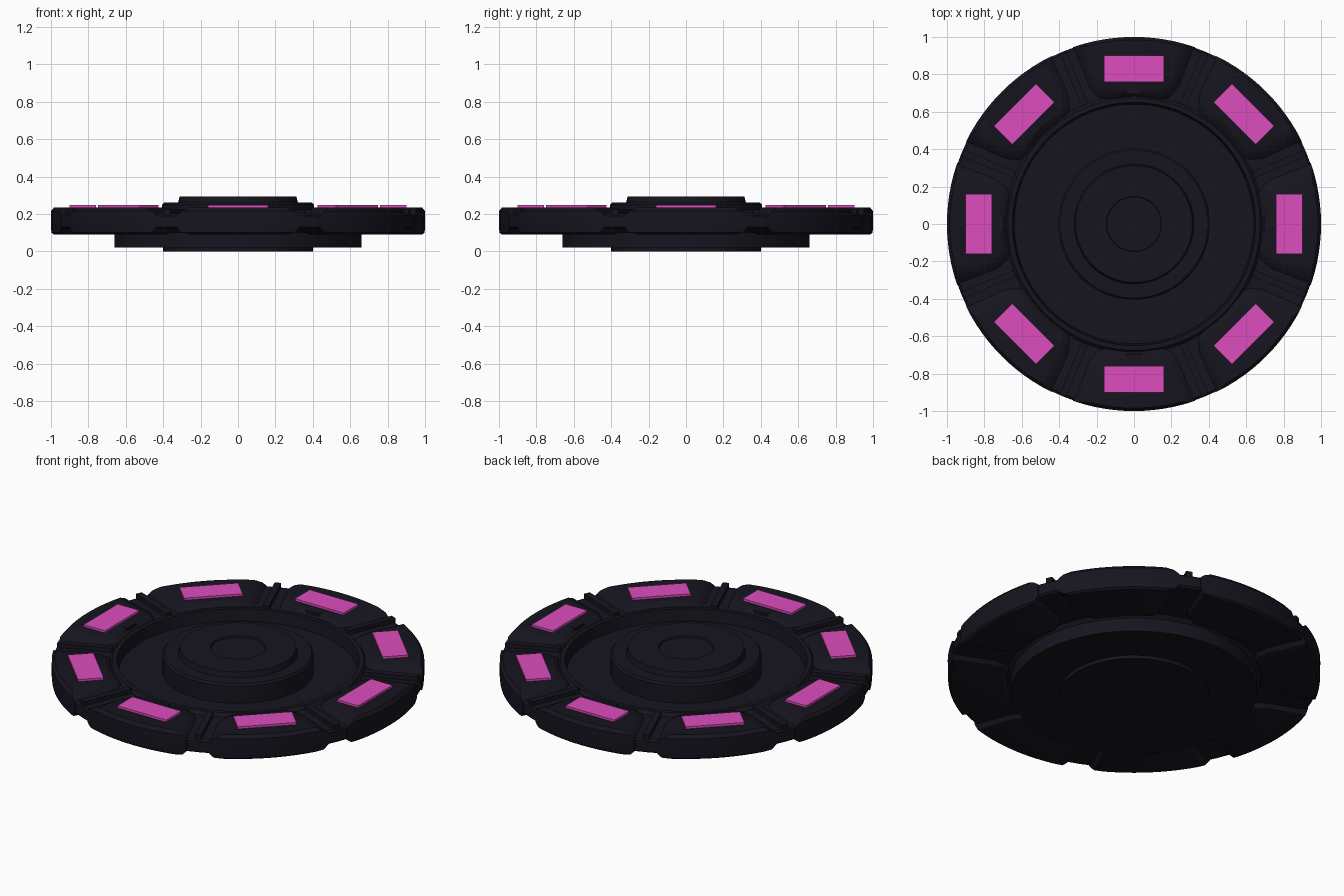
import bpy, bmesh
from math import sin, cos, pi, radians

if "Cube" in bpy.data.objects:
    bpy.data.objects.remove(bpy.data.objects["Cube"])


def material(name, color):
    m = bpy.data.materials.new(name)
    m.diffuse_color = color
    m.use_nodes = True
    m.node_tree.nodes["Principled BSDF"].inputs["Base Color"].default_value = m.diffuse_color
    return m


DARK = material("dark_shell", (0.008, 0.007, 0.013, 1))
PINK = material("pink_glow", (0.72, 0.075, 0.51, 1))


def finish(bm, name, mat, smooth=False, turn=0.0):
    bmesh.ops.recalc_face_normals(bm, faces=bm.faces)
    me = bpy.data.meshes.new(name)
    bm.to_mesh(me)
    bm.free()
    ob = bpy.data.objects.new(name, me)
    bpy.context.collection.objects.link(ob)
    me.materials.append(mat)
    ob.rotation_euler.z = turn
    if smooth:
        bpy.ops.object.select_all(action='DESELECT')
        ob.select_set(True)
        bpy.context.view_layer.objects.active = ob
        bpy.ops.object.shade_smooth_by_angle(angle=radians(30))
    return ob


def lathe(name, profile, mat, steps=96):
    bm = bmesh.new()
    verts = [bm.verts.new((r, 0, z)) for r, z in profile]
    edges = [bm.edges.new(p) for p in zip(verts, verts[1:])]
    bmesh.ops.spin(bm, geom=verts + edges, cent=(0, 0, 0), axis=(0, 0, 1),
                   angle=2 * pi, steps=steps, use_merge=True)
    bmesh.ops.remove_doubles(bm, verts=bm.verts, dist=1e-4)
    return finish(bm, name, mat, True)


def loft(name, rings, mat, smooth=False, turn=0.0):
    bm = bmesh.new()
    loops = [[bm.verts.new(p) for p in ring] for ring in rings]
    n = len(loops[0])
    for a, b in zip(loops, loops[1:]):
        for i in range(n):
            j = (i + 1) % n
            bm.faces.new((a[i], a[j], b[j], b[i]))
    bm.faces.new(loops[0])
    bm.faces.new(loops[-1])
    return finish(bm, name, mat, smooth, turn)


def box(name, r0, r1, half, z0, z1, mat, turn):
    ring = [(r0, -half), (r1, -half), (r1, half), (r0, half)]
    return loft(name, [[(x, y, z) for x, y in ring] for z in (z0, z1)],
                mat, False, turn)


def pod_ring(z, half_deg, r_in, r_out):
    """Outline of one pod: outer arc, sides and clipped inner corners."""
    h = radians(half_deg)
    pts = [(r_out, -h + 2 * h * i / 12) for i in range(13)]
    pts += [(r_in + 0.10, h * 0.97), (r_in + 0.03, h * 0.86), (r_in, h * 0.7),
            (r_in, 0), (r_in, -h * 0.7), (r_in + 0.03, -h * 0.86),
            (r_in + 0.10, -h * 0.97)]
    return [(r * cos(a), r * sin(a), z) for r, a in pts]


# Turned body: stepped underside, outer flange, dish
lathe("main_body", [(0, 0), (0.40, 0), (0.40, 0.02), (0.66, 0.02),
                    (0.66, 0.10), (0.68, 0.12), (0.985, 0.12), (0.997, 0.13),
                    (0.997, 0.19), (0.985, 0.20), (0.69, 0.20),
                    (0.675, 0.218), (0.65, 0.218), (0.64, 0.15),
                    (0, 0.15)], DARK)

# Raised hub with shallow centre recess
lathe("centre_hub", [(0, 0.14), (0.405, 0.14), (0.405, 0.25), (0.395, 0.262),
                     (0.32, 0.262), (0.312, 0.293), (0.148, 0.293),
                     (0.145, 0.283), (0, 0.283)], DARK)

for k in range(8):
    turn = k * pi / 4
    # Edge pods with bevelled top and bottom
    loft(f"edge_pod_{k}", [pod_ring(0.09, 15, 0.70, 0.984),
                           pod_ring(0.10, 17.5, 0.685, 0.997),
                           pod_ring(0.125, 19, 0.675, 1.0),
                           pod_ring(0.195, 19, 0.675, 1.0),
                           pod_ring(0.215, 17.5, 0.69, 1.0),
                           pod_ring(0.235, 15, 0.72, 0.984)],
         DARK, True, turn)
    # Glowing panels
    box(f"light_panel_{k}", 0.76, 0.90, 0.16, 0.225, 0.248, PINK, turn)
    # Ribs between the pods
    box(f"rib_{k}", 0.69, 0.99, 0.018, 0.15, 0.225, DARK, turn + pi / 8)
    # Small clips on every second pod
    if k % 2 == 0:
        box(f"clip_{k}", 0.695, 0.72, 0.042, 0.15, 0.236, DARK, turn)
